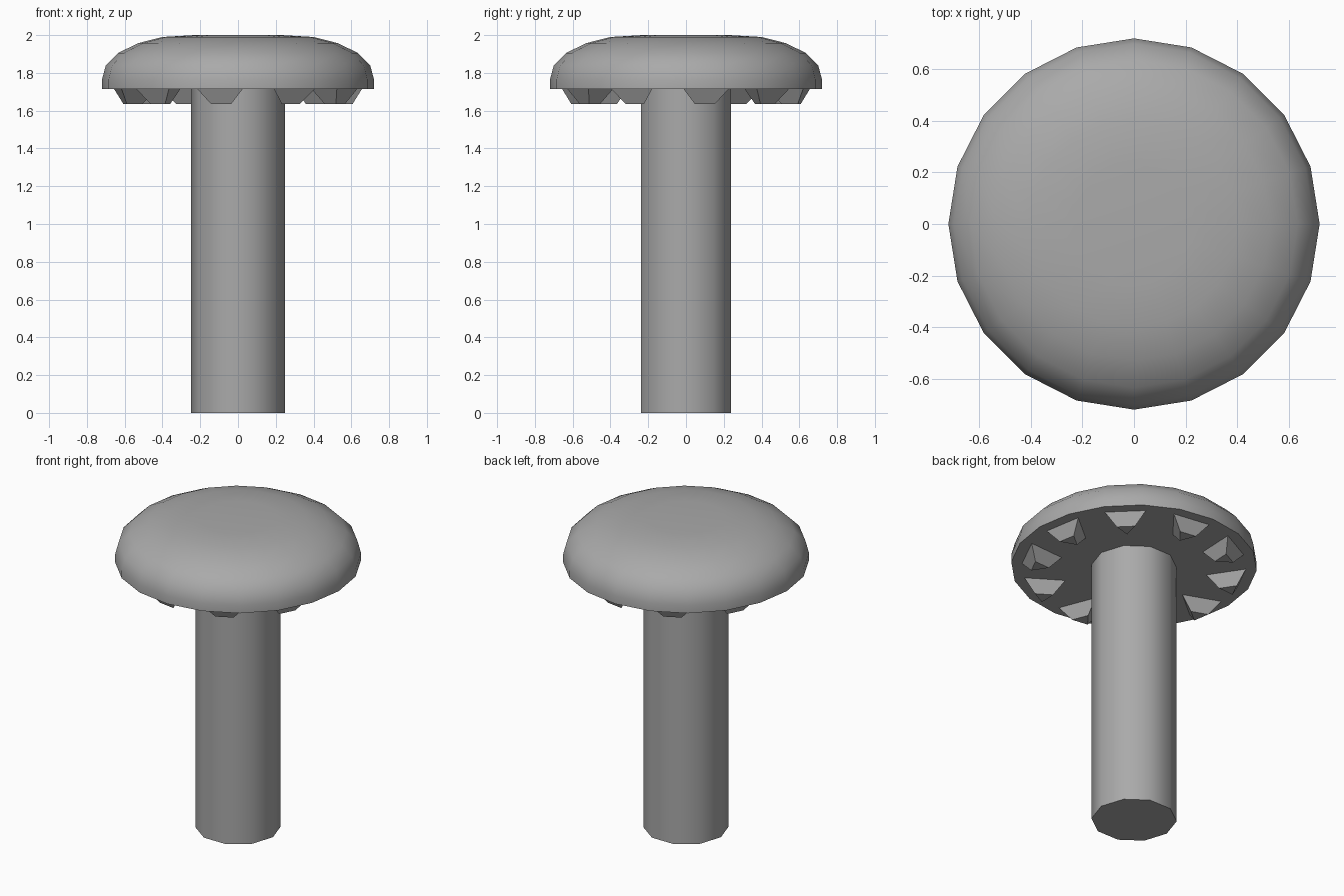
import bpy
import bmesh
from math import cos, sin, pi, radians
from mathutils import Matrix

cube = bpy.data.objects.get("Cube")
if cube:
    bpy.data.objects.remove(cube, do_unlink=True)

metal = bpy.data.materials.new("grey_metal")
metal.use_nodes = True
GREY = (0.4, 0.4, 0.4, 1)
metal.diffuse_color = GREY
metal.node_tree.nodes["Principled BSDF"].inputs["Base Color"].default_value = GREY


def add_object(name, bm, smooth_angle=None):
    bmesh.ops.recalc_face_normals(bm, faces=bm.faces)
    mesh = bpy.data.meshes.new(name)
    bm.to_mesh(mesh)
    bm.free()
    mesh.materials.append(metal)
    obj = bpy.data.objects.new(name, mesh)
    bpy.context.collection.objects.link(obj)
    if smooth_angle:
        bpy.ops.object.select_all(action="DESELECT")
        obj.select_set(True)
        bpy.context.view_layer.objects.active = obj
        bpy.ops.object.shade_smooth_by_angle(angle=radians(smooth_angle))
    return obj


def turned(name, profile, sides, smooth_angle):
    """Closed solid turned around z from (radius, height) pairs."""
    bm = bmesh.new()
    rings = [[bm.verts.new((r * cos(2 * pi * i / sides), r * sin(2 * pi * i / sides), z))
              for i in range(sides)] for r, z in profile]
    for low, high in zip(rings, rings[1:]):
        for i in range(sides):
            j = (i + 1) % sides
            bm.faces.new((low[i], low[j], high[j], high[i]))
    bm.faces.new(rings[0][::-1])
    bm.faces.new(rings[-1])
    return add_object(name, bm, smooth_angle)


# Domed head with a flat underside
HEAD_BASE = 1.715
turned("head", [(0.72, HEAD_BASE), (0.72, 1.765), (0.7, 1.84), (0.635, 1.905),
                (0.53, 1.957), (0.4, 1.99), (0.23, 2.0)], 20, 40)

# Ten-sided shank
turned("shank", [(0.25, 0), (0.25, HEAD_BASE + 0.02)], 10, 40)

# Ring of three-sided gripping teeth, flat side outward
TEETH = 10
DEPTH = 0.08
bm = bmesh.new()
for i in range(TEETH):
    place = (Matrix.Rotation(radians(9.5) + 2 * pi * i / TEETH, 4, "Z")
             @ Matrix.Translation((0.575, 0, HEAD_BASE - DEPTH / 2))
             @ Matrix.Rotation(pi / 2, 4, "Z"))
    bmesh.ops.create_cone(bm, cap_ends=True, segments=3, radius1=0.062,
                          radius2=0.14, depth=DEPTH, matrix=place)
add_object("teeth", bm)
